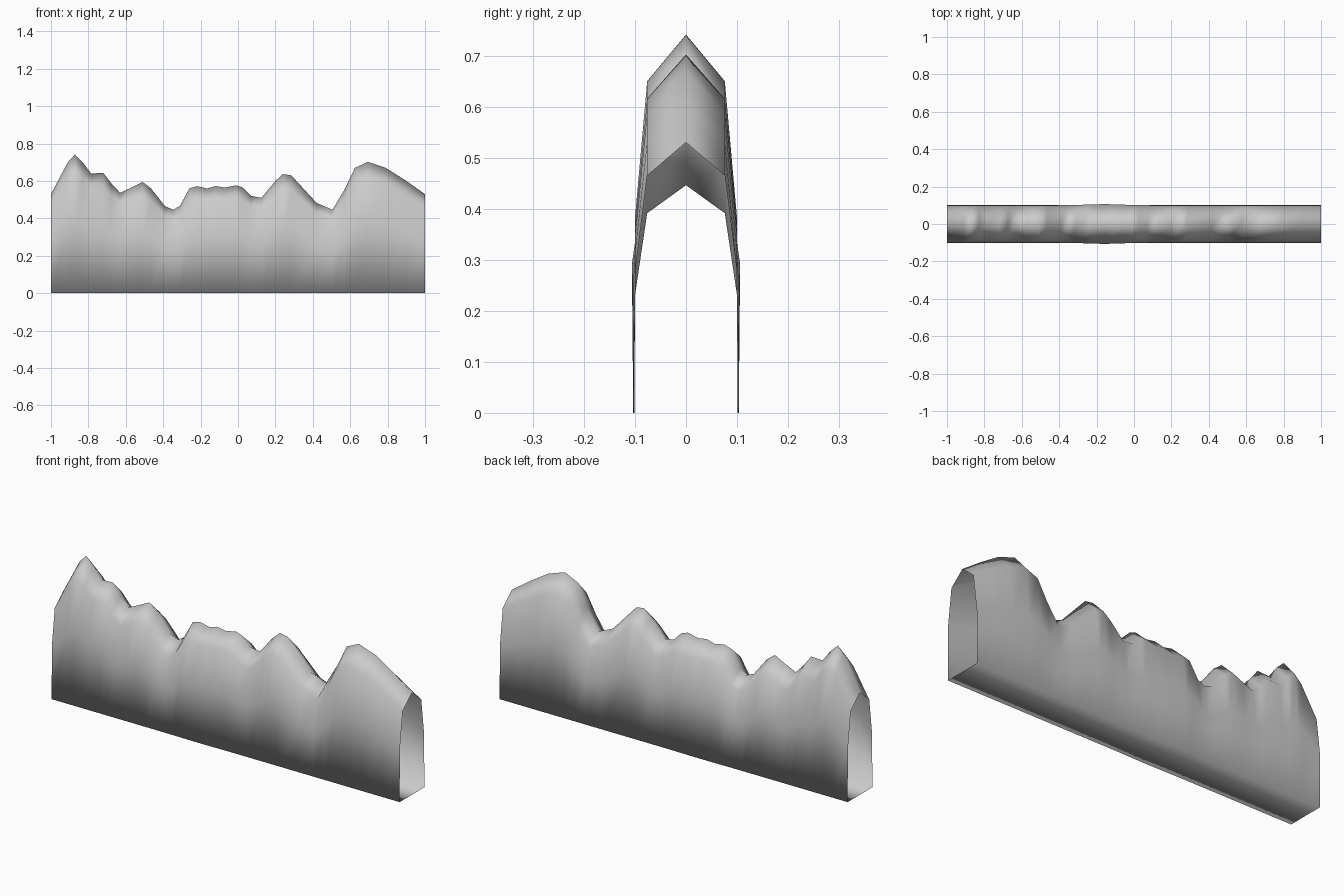
import bpy, bmesh, math

if "Cube" in bpy.data.objects:
    bpy.data.objects.remove(bpy.data.objects["Cube"])

# Ridge line of the rocky wall: (x, height)
RIDGE = [(-1, .53), (-.91, .70), (-.873, .741), (-.83, .70), (-.785, .64), (-.72, .643),
         (-.675, .585), (-.63, .537), (-.57, .565), (-.51, .595), (-.465, .56), (-.39, .465),
         (-.345, .446), (-.31, .468), (-.26, .56), (-.22, .572), (-.165, .56), (-.12, .573),
         (-.07, .565), (-.01, .577), (.025, .565), (.07, .52), (.125, .51), (.2, .60),
         (.24, .637), (.285, .63), (.42, .483), (.505, .446), (.57, .555), (.625, .67),
         (.695, .702), (.79, .67), (.89, .607), (1, .53)]


def section(x, h):
    """Closed pointed cross-section, slightly swollen near the middle."""
    swell = 0.006 * math.exp(-((x + 0.16) / 0.13) ** 2)
    base, mid = 0.101 + swell * 0.4, 0.1 + swell
    half = [(base, 0), (mid, 0.515 * h), (0.076, 0.877 * h)]
    return [(-y, z) for y, z in half] + [(0, h)] + half[::-1]


# Skin the sections into an open-ended tube with a closed floor
bm = bmesh.new()
rings = [[bm.verts.new((x, y, z)) for y, z in section(x, h)] for x, h in RIDGE]
for a, b in zip(rings, rings[1:]):
    n = len(a)
    for i in range(n):
        j = (i + 1) % n
        bm.faces.new((a[i], b[i], b[j], a[j])).smooth = True
bmesh.ops.recalc_face_normals(bm, faces=bm.faces)
# Make sure normals point outwards (floor faces down)
floor = min(bm.faces, key=lambda f: f.calc_center_median().z)
if floor.normal.z > 0:
    bmesh.ops.reverse_faces(bm, faces=bm.faces)

mesh = bpy.data.meshes.new("rock_ridge_wall")
bm.to_mesh(mesh)
bm.free()
bpy.context.collection.objects.link(bpy.data.objects.new("rock_ridge_wall", mesh))
